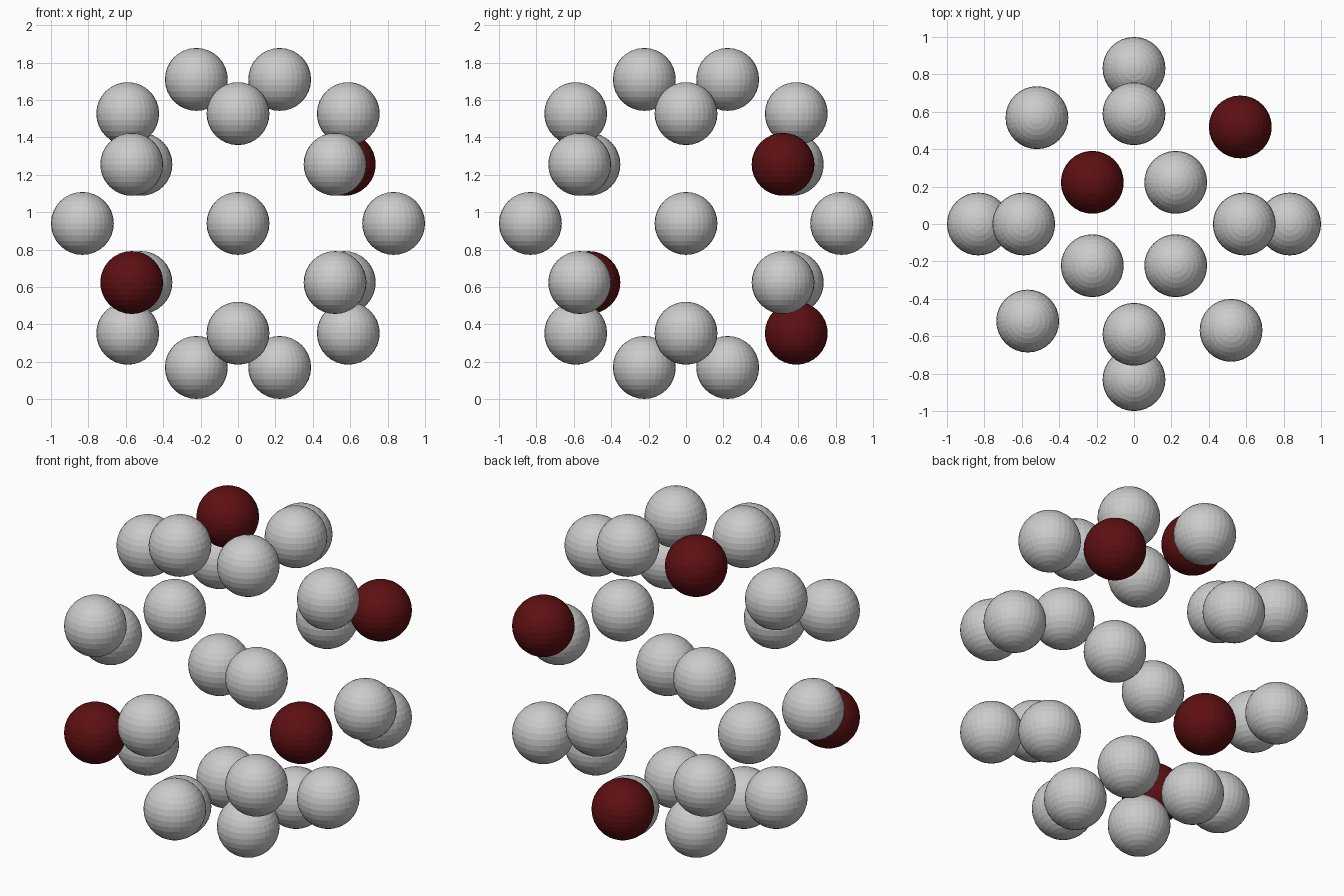
import bpy
from math import cos, sin, radians

if "Cube" in bpy.data.objects:
    bpy.data.objects.remove(bpy.data.objects["Cube"])

R, BALL, MID = 0.832, 0.168, 0.94   # shell radius, ball radius, centre height

red = bpy.data.materials.new("dark_red")
red.diffuse_color = (0.11, 0.005, 0.006, 1)
red.use_nodes = True
red.node_tree.nodes["Principled BSDF"].inputs["Base Color"].default_value = red.diffuse_color

# Shared flat-shaded balls: one grey mesh, one red mesh
bpy.ops.mesh.primitive_uv_sphere_add(segments=32, ring_count=16, radius=BALL)
seed = bpy.context.object
grey_mesh = seed.data
bpy.data.objects.remove(seed)
grey_mesh.name = "ball"
red_mesh = grey_mesh.copy()
red_mesh.name = "red_ball"
red_mesh.materials.append(red)

# Seven rings of four balls: name, height offset, start angle
rings = [
    ("bottom", -0.77, 45),
    ("lower", -0.587, 0),
    ("lower_middle", -0.316, 42.4),
    ("equator", 0.0, 0),
    ("upper_middle", 0.316, 42.4),
    ("upper", 0.587, 0),
    ("top", 0.77, 45),
]
# Red balls by ring name and quarter turn
red_balls = {("top", 1), ("upper_middle", 0), ("lower_middle", 2), ("lower", 1)}

for name, dz, start in rings:
    ring_radius = (R * R - dz * dz) ** 0.5
    for k in range(4):
        a = radians(start + 90 * k)
        is_red = (name, k) in red_balls
        ball = bpy.data.objects.new(f"{name}_ball_{k + 1}", red_mesh if is_red else grey_mesh)
        ball.location = (ring_radius * cos(a), ring_radius * sin(a), MID + dz)
        bpy.context.collection.objects.link(ball)
